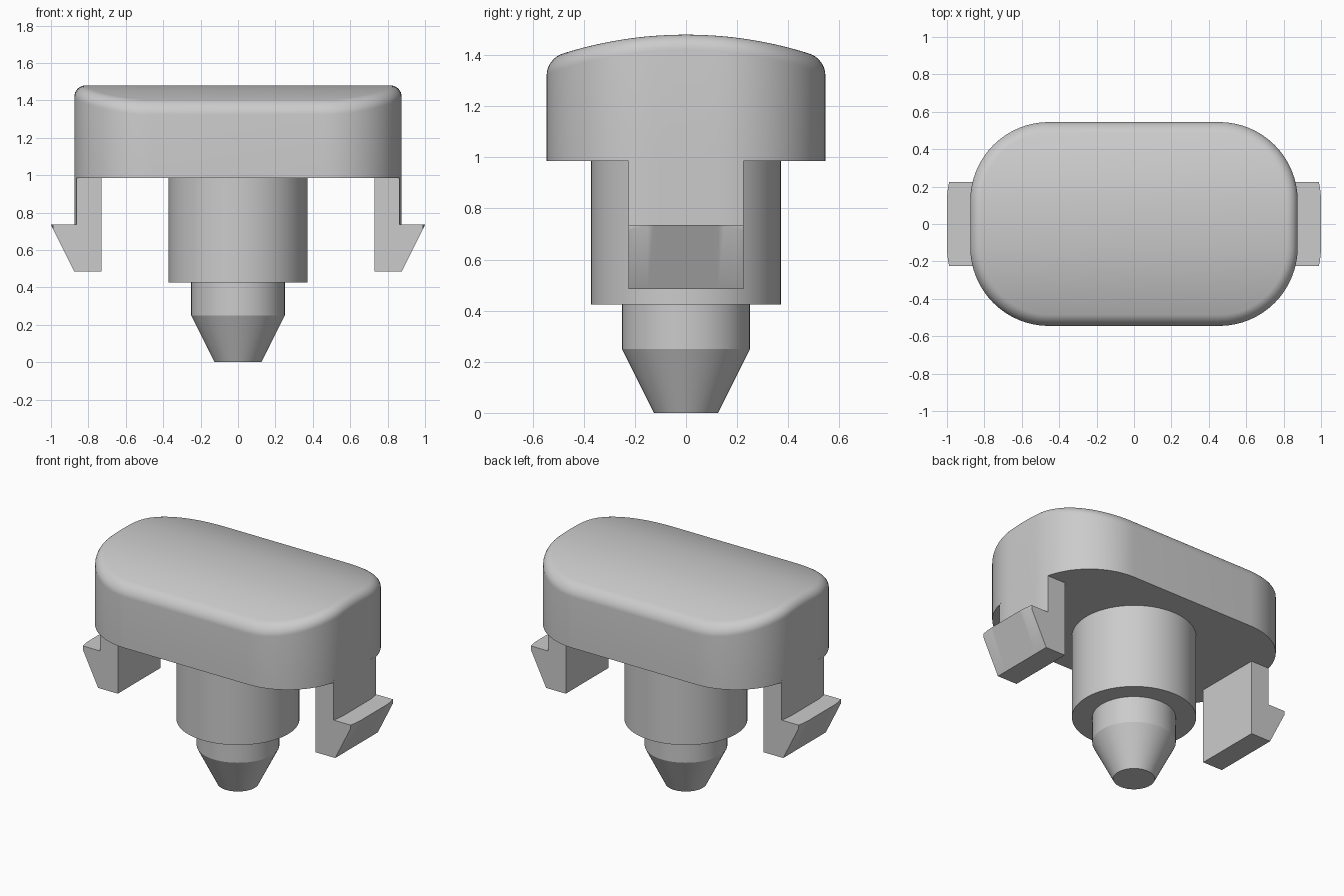
import bpy, bmesh, math

old = bpy.data.objects.get("Cube")
if old:
    bpy.data.objects.remove(old, do_unlink=True)

grey = bpy.data.materials.new("light_grey_plastic")
grey.use_nodes = True
colour = (0.6, 0.6, 0.6, 1)
grey.diffuse_color = colour
grey.node_tree.nodes["Principled BSDF"].inputs["Base Color"].default_value = colour

HALF_X, HALF_Y, CORNER = 0.875, 0.545, 0.42
CAP_BOTTOM, CAP_TOP, DOME_R, FILLET = 0.985, 1.48, 1.6, 0.06


def finish(name, bm, angle=30):
    bmesh.ops.remove_doubles(bm, verts=bm.verts, dist=1e-5)
    bmesh.ops.recalc_face_normals(bm, faces=bm.faces)
    mesh = bpy.data.meshes.new(name)
    bm.to_mesh(mesh)
    bm.free()
    ob = bpy.data.objects.new(name, mesh)
    mesh.materials.append(grey)
    bpy.context.collection.objects.link(ob)
    bpy.ops.object.select_all(action='DESELECT')
    ob.select_set(True)
    bpy.context.view_layer.objects.active = ob
    bpy.ops.object.shade_smooth_by_angle(angle=math.radians(angle))
    return ob


def bridge(bm, a, b, closed=True):
    n = len(a)
    for i in range(n if closed else n - 1):
        j = (i + 1) % n
        bm.faces.new((a[i], a[j], b[j], b[i]))


def half_outline(inset):
    """Right half of the rounded outline, front to back."""
    r, cx, cy = CORNER - inset, HALF_X - CORNER, HALF_Y - CORNER
    steps = 16
    arc = [(math.pi / 2) * i / steps for i in range(steps + 1)]
    front = [(cx + r * math.sin(a), -cy - r * math.cos(a)) for a in arc]
    middle = [(cx + r, cy * k) for k in (-0.5, 0, 0.5)]
    return front + middle + [(x, -y) for x, y in reversed(front)]


def dome(y):
    return CAP_TOP - DOME_R + math.sqrt(DOME_R ** 2 - y * y)


# Cap: rounded wall, rolled edge and a top arched from front to back
bm = bmesh.new()


def ring(inset, height):
    half = half_outline(inset)
    pts = half + [(-x, y) for x, y in reversed(half)]
    return [bm.verts.new((x, y, height(y))) for x, y in pts]


rings = [ring(0, lambda y: CAP_BOTTOM)]
for k in range(9):
    a = math.pi / 2 * k / 8
    drop = FILLET * (1 - math.sin(a))
    rings.append(ring(FILLET * (1 - math.cos(a)), lambda y: dome(y) - drop))
for low, high in zip(rings, rings[1:]):
    bridge(bm, low, high)
last = rings[-1]
n = len(last) // 2
bridge(bm, last[:n], last[n:][::-1], closed=False)
bm.faces.new(rings[0])
finish("cap", bm, 35)

# Stepped locating pin, turned around the vertical axis
bm = bmesh.new()
profile = [(0.125, 0), (0.25, 0.25), (0.25, 0.425), (0.372, 0.425), (0.372, 1.0)]
sides = 64
loops = [[bm.verts.new((r * math.cos(2 * math.pi * i / sides),
                        r * math.sin(2 * math.pi * i / sides), z))
          for i in range(sides)] for r, z in profile]
for low, high in zip(loops, loops[1:]):
    bridge(bm, low, high)
bm.faces.new(loops[0])
bm.faces.new(loops[-1])
finish("locating_pin", bm, 20)


# Snap hooks, their outer faces following the cap outline
def hook_section(y):
    over = max(0, abs(y) - (HALF_Y - CORNER))
    sag = CORNER - math.sqrt(CORNER ** 2 - over ** 2)
    return [(0.73, 1.0), (0.73, 0.485), (HALF_X, 0.485),
            (1 - sag, 0.735 - 2 * sag), (1 - sag, 0.735),
            (HALF_X - sag, 0.735), (HALF_X - sag, 1.0)]


for name, side in (("left_hook", 1), ("right_hook", -1)):
    bm = bmesh.new()
    stations = [-0.225 + 0.45 * i / 18 for i in range(19)]
    loops = [[bm.verts.new((side * x, y, z)) for x, z in hook_section(y)]
             for y in stations]
    for a, b in zip(loops, loops[1:]):
        bridge(bm, a, b)
    bm.faces.new(loops[0])
    bm.faces.new(loops[-1])
    finish(name, bm)
